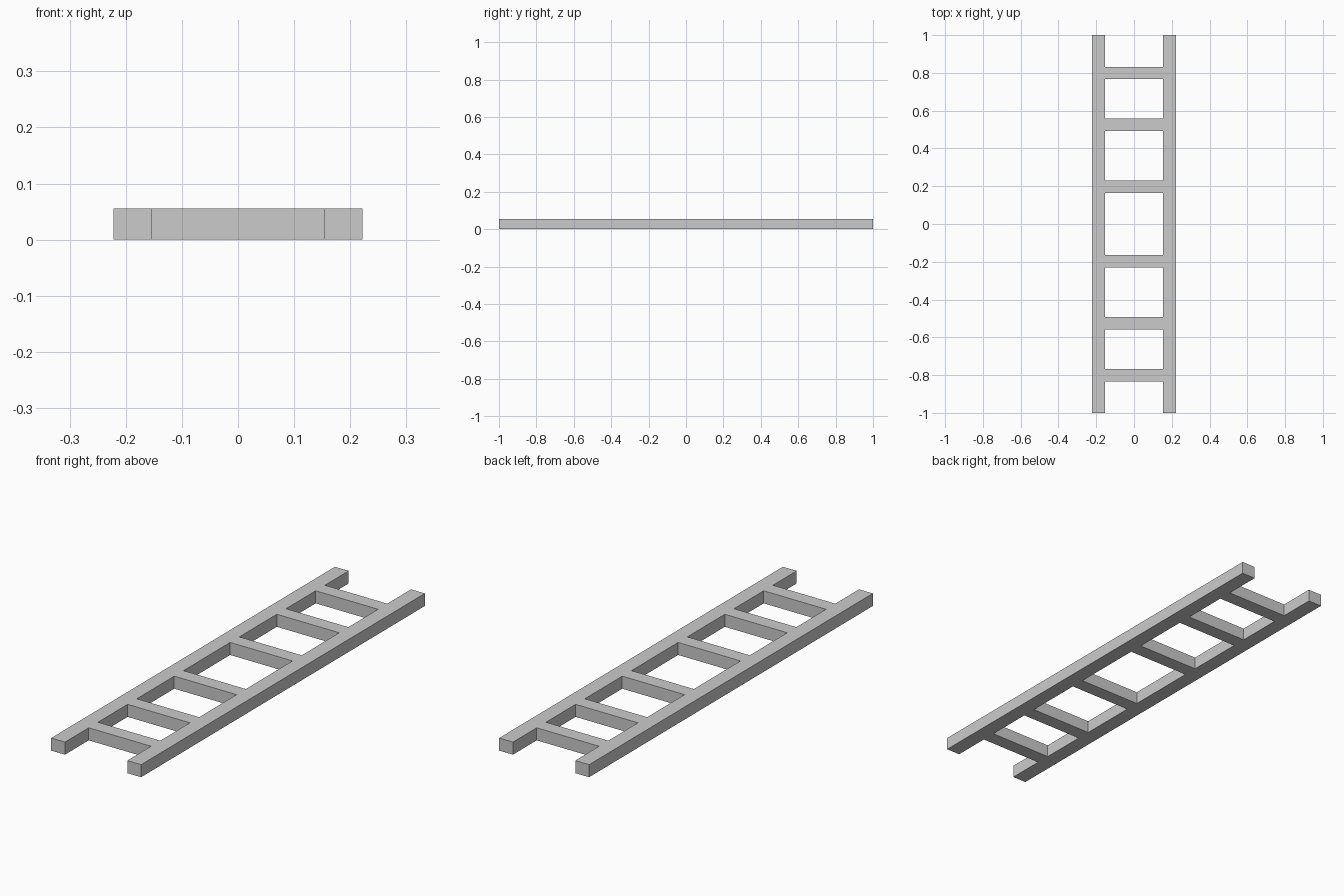
import bpy
import bmesh

if "Cube" in bpy.data.objects:
    bpy.data.objects.remove(bpy.data.objects["Cube"])

HEIGHT = 0.056
RAIL_IN, RAIL_OUT = 0.154, 0.222
RUNG_HALF = 0.0325
RUNG_CENTRES = [-0.80, -0.526, -0.197, 0.197, 0.526, 0.80]

# Rung edges along the length; odd-numbered bands are rungs
ys = [-1.0]
for c in RUNG_CENTRES:
    ys += [c - RUNG_HALF, c + RUNG_HALF]
ys.append(1.0)
xs = [-RAIL_OUT, -RAIL_IN, RAIL_IN, RAIL_OUT]

# Flat ladder outline: two rails joined by rungs, as one welded sheet
bm = bmesh.new()
grid = [[bm.verts.new((x, y, 0)) for x in xs] for y in ys]
for j in range(len(ys) - 1):
    for i in range(3):
        if i != 1 or j % 2 == 1:
            bm.faces.new((grid[j][i], grid[j][i + 1],
                          grid[j + 1][i + 1], grid[j + 1][i]))

# Raise the sheet to full thickness, keeping the underside closed
ret = bmesh.ops.extrude_face_region(bm, geom=bm.faces[:], use_keep_orig=True)
top = [v for v in ret["geom"] if isinstance(v, bmesh.types.BMVert)]
bmesh.ops.translate(bm, verts=top, vec=(0, 0, HEIGHT))
bmesh.ops.recalc_face_normals(bm, faces=bm.faces[:])

mesh = bpy.data.meshes.new("ladder_frame")
bm.to_mesh(mesh)
bm.free()
ladder = bpy.data.objects.new("ladder_frame", mesh)
bpy.context.collection.objects.link(ladder)
